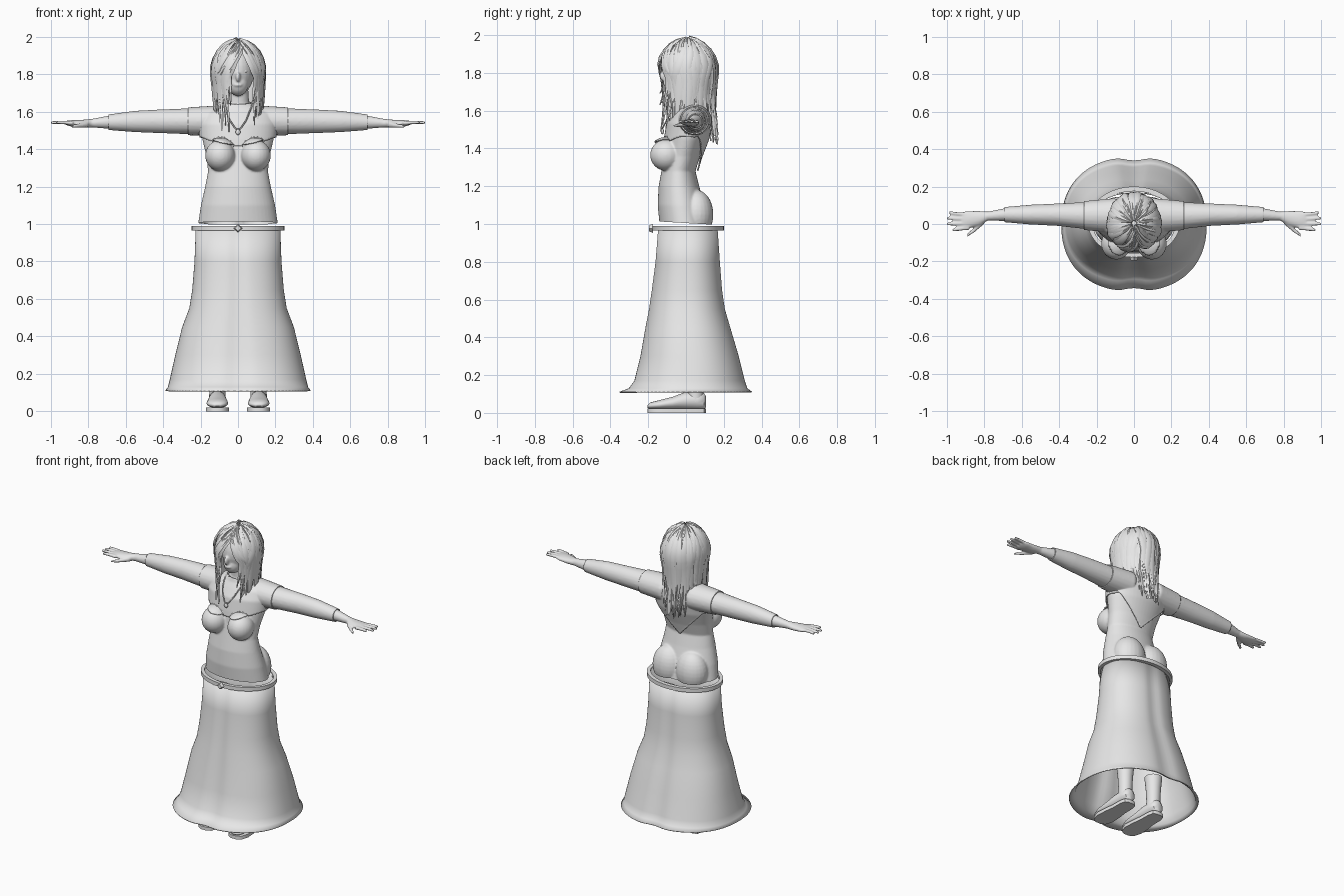
import bpy, bmesh, math, random
from mathutils import Vector, Matrix

random.seed(4)
cube = bpy.data.objects.get("Cube")
if cube:
    bpy.data.objects.remove(cube, do_unlink=True)

clay = bpy.data.materials.new("pale_grey")
clay.use_nodes = True
clay.diffuse_color = (0.8, 0.8, 0.8, 1)
clay.node_tree.nodes["Principled BSDF"].inputs["Base Color"].default_value = clay.diffuse_color


def finish(name, bm, fix_normals=True, angle=50):
    """Turn a bmesh into a named, smooth shaded object."""
    if fix_normals:
        bmesh.ops.recalc_face_normals(bm, faces=bm.faces)
    mesh = bpy.data.meshes.new(name)
    bm.to_mesh(mesh)
    bm.free()
    obj = bpy.data.objects.new(name, mesh)
    bpy.context.collection.objects.link(obj)
    mesh.materials.append(clay)
    for poly in mesh.polygons:
        poly.use_smooth = True
    mesh.set_sharp_from_angle(angle=math.radians(angle))
    return obj


def loft(bm, rings, caps=True, closed=True):
    rows = [[bm.verts.new(p) for p in ring] for ring in rings]
    n = len(rows[0])
    for a, b in zip(rows, rows[1:]):
        for i in range(n if closed else n - 1):
            j = (i + 1) % n
            bm.faces.new((a[i], a[j], b[j], b[i]))
    if caps:
        bm.faces.new(rows[0][::-1])
        bm.faces.new(rows[-1])


def level_ring(z, half, front, back, n=48, crease=0):
    """Horizontal oval, optionally pinched at the middle of front and back."""
    mid, depth = (front + back) / 2, (back - front) / 2
    pts = []
    for i in range(n):
        c, s = math.cos(math.tau * i / n), math.sin(math.tau * i / n)
        pinch = 1 - crease * math.exp(-(c / 0.13) ** 2)
        power = 0.88 if crease else 1
        pts.append(Vector((half * math.copysign(abs(c) ** power, c),
                           mid + depth * pinch * math.copysign(abs(s) ** power, s), z)))
    return pts


def limb(bm, stations, side, n=20):
    """Sideways tube from (x, y, z, depth radius, height radius)."""
    loft(bm, [[Vector((side * x, y + ry * math.cos(math.tau * i / n),
                       z + rz * math.sin(math.tau * i / n))) for i in range(n)]
              for x, y, z, ry, rz in stations])


def ball(bm, centre, radii):
    bmesh.ops.create_uvsphere(bm, u_segments=24, v_segments=16, radius=1,
                              matrix=Matrix.Translation(centre) @ Matrix.Diagonal((*radii, 1)))


# Body: torso, head, arms and hands fused into one skin
body_bm = bmesh.new()
torso = [(0.93, 0.215, -0.13, 0.13), (1.0, 0.213, -0.14, 0.12), (1.1, 0.198, -0.15, 0.1),
         (1.2, 0.175, -0.145, 0.07), (1.28, 0.16, -0.13, 0.05), (1.36, 0.168, -0.115, 0.075),
         (1.45, 0.19, -0.105, 0.11), (1.53, 0.2, -0.09, 0.125), (1.58, 0.19, -0.06, 0.12),
         (1.61, 0.12, -0.04, 0.1), (1.64, 0.06, -0.03, 0.08), (1.78, 0.05, -0.035, 0.07)]
loft(body_bm, [level_ring(*row) for row in torso])
ball(body_bm, (0, -0.005, 1.82), (0.088, 0.11, 0.13))
ball(body_bm, (0, -0.055, 1.745), (0.055, 0.058, 0.062))
ball(body_bm, (0, -0.118, 1.785), (0.013, 0.022, 0.028))
ball(body_bm, (0, -0.108, 1.742), (0.024, 0.014, 0.01))
arm = [(0.1, 0.045, 1.55, 0.08, 0.07), (0.26, 0.045, 1.548, 0.065, 0.062),
       (0.42, 0.05, 1.548, 0.052, 0.056), (0.55, 0.05, 1.547, 0.046, 0.05),
       (0.69, 0.05, 1.543, 0.034, 0.035), (0.78, 0.042, 1.538, 0.024, 0.023),
       (0.83, 0.03, 1.535, 0.04, 0.021), (0.89, 0.022, 1.537, 0.048, 0.017),
       (0.915, 0.02, 1.539, 0.045, 0.012)]
fingers = [(0.985, 0.06), (1.0, 0.032), (0.998, 0.0), (0.97, -0.034)]
for side in (1, -1):
    ball(body_bm, (side * 0.095, -0.105, 1.365), (0.08, 0.085, 0.083))
    ball(body_bm, (side * 0.085, 0.055, 1.05), (0.105, 0.09, 0.13))
    limb(body_bm, arm, side)
    for k, (tip, y) in enumerate(fingers):
        root = 0.05 - 0.024 * k
        limb(body_bm, [(0.88, root, 1.538, 0.011, 0.011),
                       (0.95, (root + y) / 2, 1.543, 0.01, 0.01),
                       (tip, y, 1.541, 0.008, 0.008)], side, 10)
    limb(body_bm, [(0.8, 0.015, 1.53, 0.016, 0.016), (0.85, -0.03, 1.524, 0.014, 0.012),
                   (0.89, -0.06, 1.52, 0.01, 0.008)], side, 10)
body = finish("body", body_bm)
remesh = body.modifiers.new("fuse", 'REMESH')
remesh.mode = 'VOXEL'
remesh.voxel_size = 0.006
soften = body.modifiers.new("soften", 'SMOOTH')
soften.factor = 0.5
soften.iterations = 5
skin = bpy.data.meshes.new_from_object(body.evaluated_get(bpy.context.evaluated_depsgraph_get()))
bpy.data.objects.remove(body, do_unlink=True)


def skin_copy():
    bm = bmesh.new()
    bm.from_mesh(skin)
    bm.normal_update()
    return bm


def trim(bm, point, normal):
    """Keep what lies behind the plane."""
    bmesh.ops.bisect_plane(bm, geom=bm.verts[:] + bm.edges[:] + bm.faces[:],
                           plane_co=point, plane_no=normal, clear_outer=True)


bm = skin_copy()
trim(bm, (0, 0, 1.005), (0, -0.06, -1))
finish("body", bm, False, 80)


def swell(bm, amount):
    for v, n in [(v, v.normal.copy()) for v in bm.verts]:
        v.co += n * amount


# Sleeves
for side, label in ((1, "left"), (-1, "right")):
    bm = skin_copy()
    trim(bm, (side * 0.69, 0, 0), (side, 0, 0))
    trim(bm, (side * 0.2, 0, 0), (-side, 0, 0))
    bmesh.ops.delete(bm, geom=[v for v in bm.verts if v.co.z < 1.46], context='VERTS')
    swell(bm, 0.007)
    sleeve = finish(label + "_sleeve", bm, False)
    sleeve.modifiers.new("cloth", 'SOLIDIFY').thickness = 0.006


# Short cape-like top: dipped front edge, long point at the back
def top_edge(p):
    if p.y < 0.04:
        return 1.415 + 0.05 * min(1, abs(p.x) / 0.19) ** 2
    return min(1.465, 1.28 + abs(p.x) * 1.1)


bm = skin_copy()
for side in (1, -1):
    trim(bm, (side * 0.265, 0, 0), (side, 0, 0))
trim(bm, (0, 0, 1.635), (0, 0, 1))
bmesh.ops.delete(bm, geom=[v for v in bm.verts if v.co.z < top_edge(v.co)], context='VERTS')
for v in bm.verts:
    if v.is_boundary and v.co.z < 1.6 and abs(v.co.x) < 0.26:
        v.co.z -= min(0.006, v.co.z - top_edge(v.co))
swell(bm, 0.013)
top = finish("short_top", bm, False)
top.modifiers.new("cloth", 'SOLIDIFY').thickness = 0.007

# Eyes
bm = bmesh.new()
for side in (1, -1):
    ball(bm, (side * 0.035, -0.09, 1.815), (0.016, 0.014, 0.01))
finish("eyes", bm)

# Skirt with a crease down the front and back, and a flared hem
bm = bmesh.new()
skirt_rows = [(0.985, 0.225, -0.15, 0.17), (0.8, 0.232, -0.165, 0.183), (0.65, 0.244, -0.185, 0.195),
              (0.55, 0.26, -0.2, 0.21), (0.45, 0.298, -0.22, 0.24), (0.3, 0.335, -0.247, 0.285),
              (0.17, 0.364, -0.28, 0.318), (0.13, 0.374, -0.31, 0.332), (0.112, 0.388, -0.36, 0.357)]
loft(bm, [level_ring(*row, n=96, crease=0.05) for row in skirt_rows], caps=False)
skirt = finish("skirt", bm)
skirt.modifiers.new("cloth", 'SOLIDIFY').thickness = 0.006

# Belt and buckle
bm = bmesh.new()
wide, narrow = (0.247, -0.178, 0.2), (0.225, -0.155, 0.175)
loops = [(0.965, wide), (0.99, wide), (0.99, narrow), (0.965, narrow), (0.965, wide)]
loft(bm, [level_ring(z, *size, n=64) for z, size in loops], caps=False)
bmesh.ops.remove_doubles(bm, verts=bm.verts, dist=0.0001)
finish("belt", bm)
bm = bmesh.new()
bmesh.ops.create_cone(bm, cap_ends=True, segments=4, radius1=0.024, radius2=0.016, depth=0.02,
                      matrix=Matrix.Translation((0, -0.185, 0.977)) @ Matrix.Rotation(math.pi / 2, 4, 'X'))
finish("buckle", bm, angle=20)

# Shoes with soles, and stockinged ankles
for side, label in ((1, "left"), (-1, "right")):
    x = side * 0.11
    bm = bmesh.new()
    # upper: (y, half width, bottom, top)
    upper = [(-0.205, 0.015, 0.028, 0.04), (-0.19, 0.042, 0.02, 0.055), (-0.14, 0.058, 0.018, 0.068),
             (-0.07, 0.054, 0.018, 0.085), (-0.01, 0.046, 0.018, 0.108), (0.06, 0.045, 0.018, 0.112),
             (0.095, 0.036, 0.02, 0.105), (0.105, 0.015, 0.03, 0.09)]
    loft(bm, [[Vector((x + w * math.cos(a), y, (lo + hi) / 2 + (hi - lo) / 2 * math.sin(a)))
               for a in [math.tau * i / 24 for i in range(24)]] for y, w, lo, hi in upper])
    finish(label + "_shoe", bm)
    bm = bmesh.new()
    outline = [(x + s * (w + 0.004), y) for s in (1, -1) for y, w, lo, hi in upper[::s]]
    loft(bm, [[Vector((px, py, z)) for px, py in outline] for z in (0, 0.022)])
    finish(label + "_sole", bm)
    bm = bmesh.new()
    loft(bm, [[p + Vector((x, 0, 0)) for p in level_ring(z, r, 0.05 - r, 0.05 + r, 24)]
              for z, r in ((0.06, 0.045), (0.12, 0.042), (0.2, 0.046), (0.28, 0.054))])
    finish(label + "_ankle", bm)


# Hair: an inner shell with layered locks
def hair_point(az, s, swell_by, end):
    """az is 0 at the face, s runs from crown to tip."""
    k = max(0, (s - 0.4) / 0.6)
    polar = 0.08 + (math.pi / 2 - 0.08) * min(1, s / 0.4)
    r = math.sin(polar) * swell_by
    z = 1.815 + 0.16 * swell_by * math.cos(polar) if k == 0 else 1.815 + (end - 1.815) * k
    return Vector((0.14 * r * (1 - 0.2 * k) * math.sin(az),
                   0.005 - 0.152 * r * (1 - 0.1 * math.sin(math.pi * k)) * math.cos(az), z))


def lock(bm, az0, az1, swell_by, end, width):
    rows = []
    wave = random.uniform(-0.12, 0.12)
    for i in range(15):
        s = i / 14
        az = az0 + (az1 - az0) * min(1, s / 0.5) + wave * s * math.sin(5 * s)
        half = width * (0.3 + 0.7 * min(1, s / 0.3)) * (1 - 0.85 * max(0, s - 0.6) / 0.4)
        grow = swell_by + 0.025 * math.sin(7 * s + wave * 40)
        spread = half / (0.145 * max(0.3, math.sin(min(1, s / 0.4) * math.pi / 2)))
        rows.append([hair_point(az + d * spread, s, grow + 0.04 * (1 - abs(d)), end)
                     for d in (-1, 0, 1)])
    loft(bm, rows, caps=False, closed=False)


bm = bmesh.new()
arc = [math.radians(50 + 260 * i / 40) for i in range(41)]
loft(bm, [[hair_point(az, s / 16, 0.95, 1.56 - 0.05 * math.sin(az / 2)) for az in arc] for s in range(17)],
     caps=False, closed=False)
finish("hair_shell", bm, False)

bm = bmesh.new()
for i in range(110):
    az = math.radians(random.uniform(48, 312))
    back = -math.cos(az)
    end = random.uniform(1.47, 1.62) - 0.05 * max(0, back)
    lock(bm, az + random.uniform(-0.5, 0.5), az, random.uniform(0.95, 1.06), end,
         random.uniform(0.012, 0.024))
# two long tails at the back and front locks over the chest
for az in (170, 186, 200, 215):
    lock(bm, math.radians(az), math.radians(az), 1.08, random.uniform(1.34, 1.44), 0.018)
for az in (-28, -36, -44, -52, 48, 56):
    lock(bm, 0.2, math.radians(az), 1.02, random.uniform(1.49, 1.56), 0.017)
# swept fringe
for i in range(14):
    lock(bm, random.uniform(0.2, 0.7), math.radians(random.uniform(-58, -20)),
         random.uniform(0.96, 1.03), random.uniform(1.6, 1.72), 0.016)
for i in range(8):
    lock(bm, random.uniform(-0.1, 0.4), math.radians(random.uniform(42, 60)),
         random.uniform(0.96, 1.03), random.uniform(1.58, 1.68), 0.016)
finish("hair_locks", bm, False)

# Necklace and pendant
curve = bpy.data.curves.new("necklace", 'CURVE')
curve.dimensions = '3D'
curve.bevel_depth = 0.004
spline = curve.splines.new('BEZIER')
half = [(0.068, 0.01, 1.645), (0.058, -0.075, 1.59), (0.028, -0.112, 1.53)]
path = [(0, 0.09, 1.65)] + half + [(0, -0.125, 1.505)] + [(-x, y, z) for x, y, z in half[::-1]]
spline.bezier_points.add(len(path) - 1)
for point, co in zip(spline.bezier_points, path):
    point.co = co
    point.handle_left_type = point.handle_right_type = 'AUTO'
spline.use_cyclic_u = True
curve.materials.append(clay)
bpy.context.collection.objects.link(bpy.data.objects.new("necklace", curve))
bm = bmesh.new()
ball(bm, (0, -0.125, 1.49), (0.013, 0.008, 0.015))
finish("pendant", bm)
